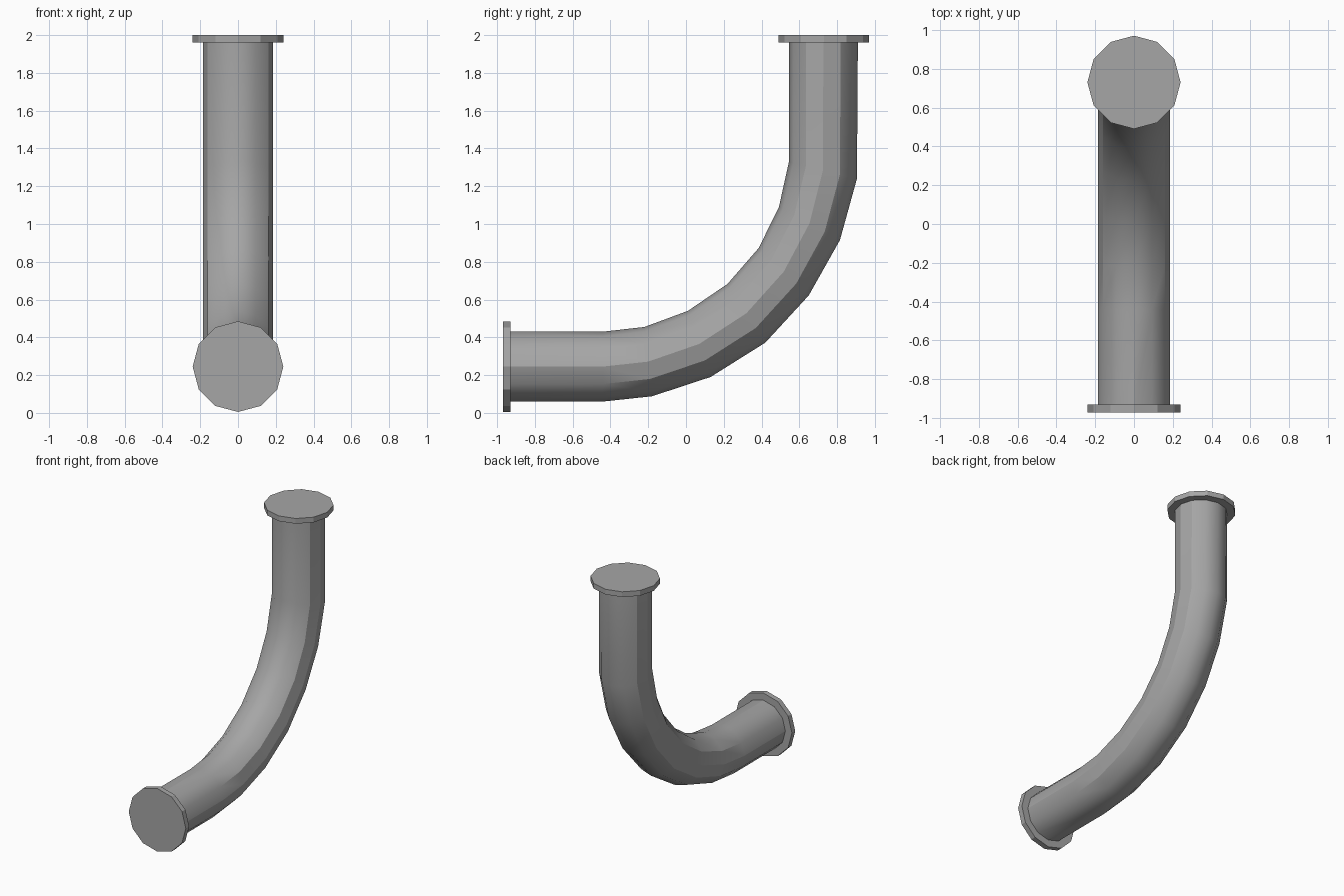
import bpy, bmesh, math
from mathutils import Vector

if "Cube" in bpy.data.objects:
    bpy.data.objects.remove(bpy.data.objects["Cube"])

SIDES = 12
PIPE_R, FLANGE_R = 0.185, 0.24

grey = bpy.data.materials.new("metal grey")
grey.diffuse_color = (0.38, 0.38, 0.38, 1)
grey.use_nodes = True
grey.node_tree.nodes["Principled BSDF"].inputs["Base Color"].default_value = grey.diffuse_color


def make_tube(name, rings, angle):
    """Loft capped rings; each ring is (inner point, outer point, half width) in the y-z plane."""
    bm = bmesh.new()
    loops = []
    for inner, outer, half_width in rings:
        a, b = Vector((0, *inner)), Vector((0, *outer))
        mid, half = (a + b) / 2, (a - b) / 2
        loops.append([bm.verts.new(mid + half * math.cos(t) + Vector((half_width * math.sin(t), 0, 0)))
                      for t in (2 * math.pi * i / SIDES for i in range(SIDES))])
    for p, q in zip(loops, loops[1:]):
        for i in range(SIDES):
            j = (i + 1) % SIDES
            bm.faces.new((p[i], p[j], q[j], q[i]))
    bm.faces.new(loops[0])
    bm.faces.new(loops[-1])
    bmesh.ops.recalc_face_normals(bm, faces=bm.faces)
    mesh = bpy.data.meshes.new(name)
    bm.to_mesh(mesh)
    bm.free()
    mesh.materials.append(grey)
    obj = bpy.data.objects.new(name, mesh)
    bpy.context.collection.objects.link(obj)
    bpy.ops.object.select_all(action='DESELECT')
    obj.select_set(True)
    bpy.context.view_layer.objects.active = obj
    bpy.ops.object.shade_smooth_by_angle(angle=math.radians(angle))
    return obj


# Bent pipe: inner and outer side of the bend at each ring
bend = [
    ((-0.94, 0.43), (-0.94, 0.06)),
    ((-0.44, 0.43), (-0.44, 0.06)),
    ((-0.22, 0.455), (-0.18, 0.088)),
    ((0.01, 0.54), (0.13, 0.19)),
    ((0.22, 0.683), (0.42, 0.372)),
    ((0.385, 0.873), (0.65, 0.622)),
    ((0.492, 1.09), (0.815, 0.915)),
    ((0.545, 1.33), (0.905, 1.24)),
    ((0.545, 1.97), (0.91, 1.97)),
]
make_tube("bent_pipe", [(a, b, PIPE_R) for a, b in bend], 30)

# Flange discs on both ends
zc, yc = 0.245, 0.73
make_tube("front_flange", [((y, zc + FLANGE_R), (y, zc - FLANGE_R), FLANGE_R)
                           for y in (-0.97, -0.93)], 20)
make_tube("top_flange", [((yc - FLANGE_R, z), (yc + FLANGE_R, z), FLANGE_R)
                         for z in (1.96, 2.0)], 20)
